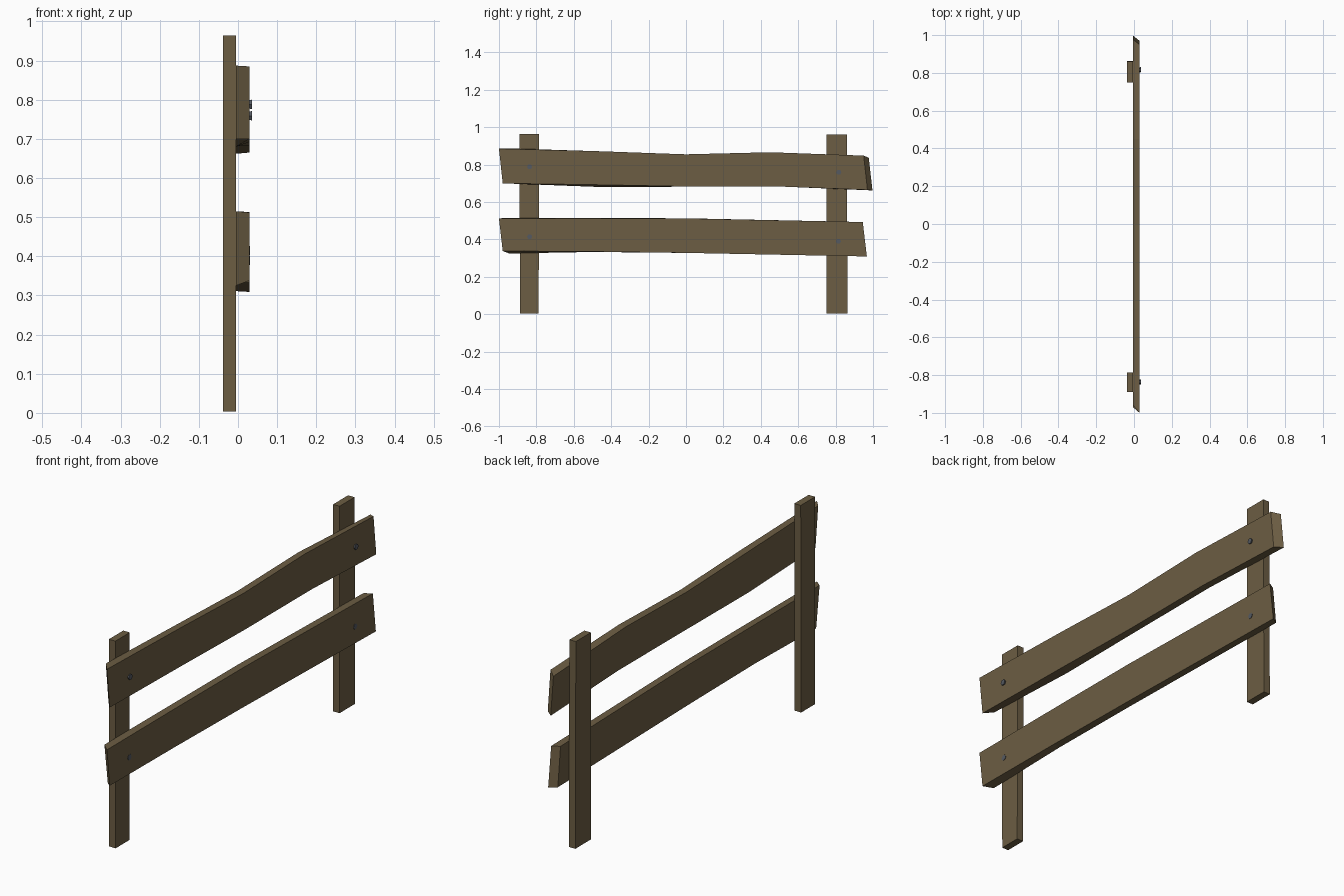
import bpy, bmesh, math
from mathutils import Matrix

if "Cube" in bpy.data.objects:
    bpy.data.objects.remove(bpy.data.objects["Cube"])


def material(name, rgb):
    m = bpy.data.materials.new(name)
    m.diffuse_color = (*rgb, 1)
    m.use_nodes = True
    m.node_tree.nodes["Principled BSDF"].inputs["Base Color"].default_value = m.diffuse_color
    return m


WOOD = material("weathered_wood", (0.15, 0.11, 0.056))
METAL = material("dull_metal", (0.09, 0.10, 0.12))


def finish(name, bm, mat):
    bmesh.ops.recalc_face_normals(bm, faces=bm.faces)
    me = bpy.data.meshes.new(name)
    bm.to_mesh(me)
    bm.free()
    me.materials.append(mat)
    bpy.context.collection.objects.link(bpy.data.objects.new(name, me))


def plank(name, sections):
    """Skin a board through successive four-corner sections."""
    bm = bmesh.new()
    rings = [[bm.verts.new(p) for p in s] for s in sections]
    for a, b in zip(rings, rings[1:]):
        for i in range(4):
            j = (i + 1) % 4
            bm.faces.new((a[i], a[j], b[j], b[i]))
    bm.faces.new(rings[0])
    bm.faces.new(rings[-1])
    finish(name, bm, WOOD)


BACK, MID, FRONT = -0.038, -0.005, 0.029


def rail(name, front, back):
    """Each edge list: (y_top, z_top, y_bottom, z_bottom) along the rail."""
    plank(name, [[(FRONT, f[0], f[1]), (FRONT, f[2], f[3]),
                  (MID, b[2], b[3]), (MID, b[0], b[1])]
                 for f, b in zip(front, back)])


def post(name, bottom, top):
    plank(name, [[(BACK, y0, z), (MID, y0, z), (MID, y1, z), (BACK, y1, z)]
                 for y0, y1, z in (bottom, top)])


# Upright posts
post("left_post", (-0.888, -0.788, 0.004), (-0.89, -0.785, 0.964))
post("right_post", (0.75, 0.864, 0.004), (0.75, 0.86, 0.962))

# Warped upper rail with skewed ends
rail("upper_rail",
     [(-1.0, 0.885, -0.98, 0.70), (-0.45, 0.871, -0.45, 0.692),
      (0, 0.855, 0, 0.683), (0.45, 0.866, 0.5, 0.683), (0.95, 0.848, 0.97, 0.665)],
     [(-0.96, 0.887, -0.94, 0.70), (-0.45, 0.870, -0.45, 0.680),
      (0, 0.855, 0, 0.682), (0.45, 0.864, 0.5, 0.683), (0.977, 0.837, 0.997, 0.662)])

# Warped lower rail
rail("lower_rail",
     [(-1.0, 0.512, -0.98, 0.338), (-0.45, 0.513, -0.5, 0.335),
      (0, 0.512, 0, 0.328), (0.945, 0.493, 0.967, 0.309)],
     [(-0.97, 0.515, -0.945, 0.325), (-0.45, 0.514, -0.5, 0.333),
      (0, 0.513, 0, 0.328), (0.925, 0.493, 0.945, 0.311)])

# Six-sided bolt heads at every crossing
for name, y, z, out in (("upper_left_bolt", -0.836, 0.788, 0.036),
                        ("upper_right_bolt", 0.817, 0.759, 0.036),
                        ("lower_left_bolt", -0.836, 0.415, 0.031),
                        ("lower_right_bolt", 0.815, 0.390, 0.031)):
    bm = bmesh.new()
    depth = 0.012
    bmesh.ops.create_cone(
        bm, cap_ends=True, segments=6, radius1=0.011, radius2=0.014, depth=depth,
        matrix=Matrix.Translation((out - depth / 2, y, z)) @ Matrix.Rotation(math.pi / 2, 4, 'Y'))
    finish(name, bm, METAL)
